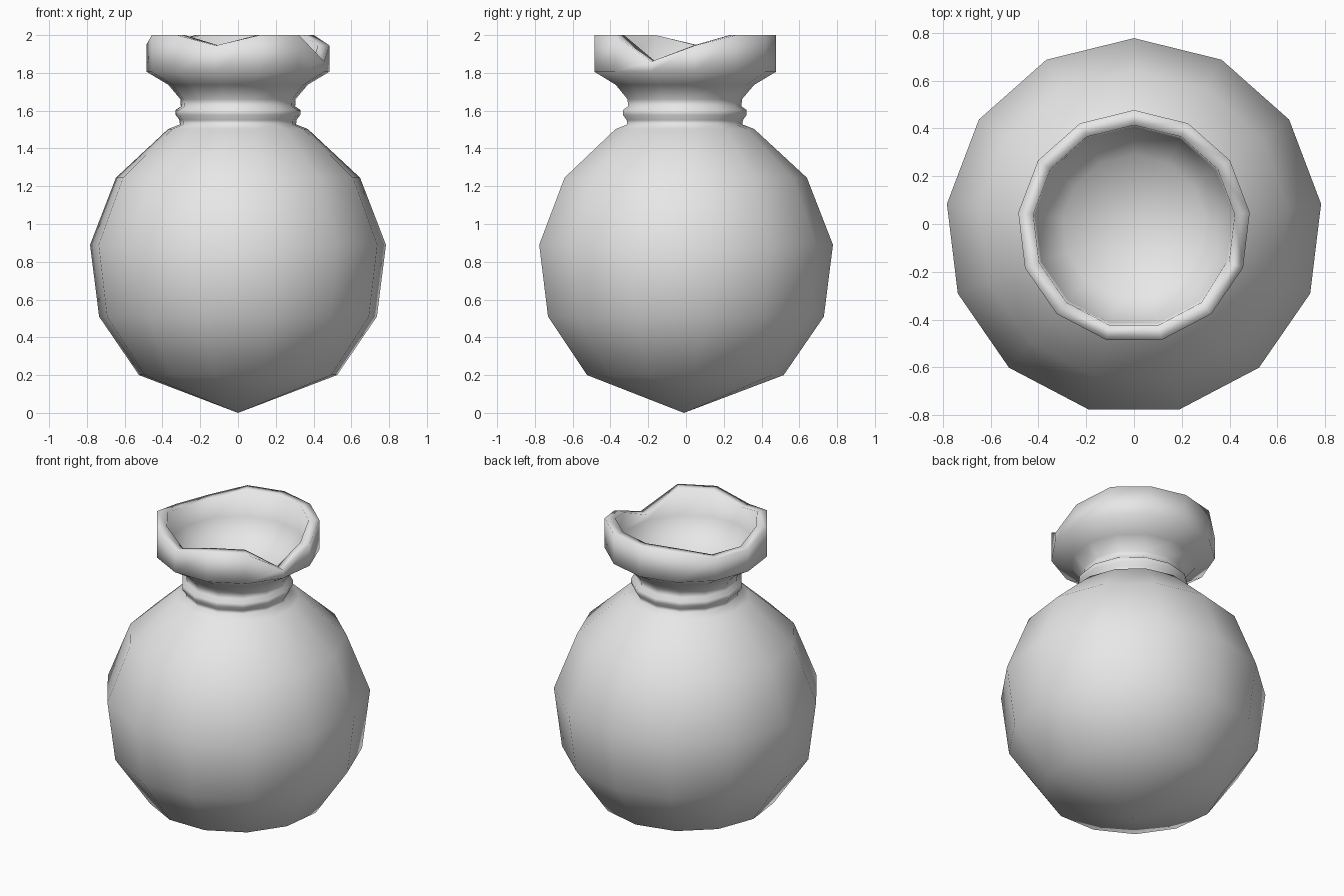
import bpy, bmesh, math

cube = bpy.data.objects.get("Cube")
if cube:
    bpy.data.objects.remove(cube, do_unlink=True)

SIDES = 13
Y_SHIFT = -0.011

clay = bpy.data.materials.new("grey_clay")
clay.use_nodes = True
grey = (0.8, 0.8, 0.8, 1)
clay.diffuse_color = grey
clay.node_tree.nodes["Principled BSDF"].inputs["Base Color"].default_value = grey

# Profile sections as (radius, height), from the bottom point to the bowl floor
belly = [(0, 0), (0.528, 0.2), (0.741, 0.51), (0.789, 0.89), (0.651, 1.245), (0.372, 1.503)]
neck_band = [(0.31, 1.527), (0.312, 1.55), (0.332, 1.577), (0.332, 1.604), (0.305, 1.622)]
flare = [(0.307, 1.66), (0.372, 1.737), (0.488, 1.806)]
lip = [(0.488, 2.0), (0.425, 2.0)]
bowl = [(0.415, 1.83), (0.3, 1.71), (0, 1.62)]
profile = belly + neck_band + flare + lip + bowl

# Chips in the broken lip: side number -> depth
chips = {3: 0.055, 4: 0.14, 7: 0.055, 10: 0.05, 11: 0.05}


def make_ring(bm, radius, height):
    if radius == 0:
        return [bm.verts.new((0, Y_SHIFT, height))]
    ring = []
    for k in range(SIDES):
        a = math.pi / 2 - math.tau * k / SIDES
        drop = chips.get(k, 0) if height == 2.0 else 0
        ring.append(bm.verts.new((radius * math.cos(a),
                                  radius * math.sin(a) + Y_SHIFT,
                                  height - drop)))
    return ring


# Revolve the profile into one closed vase with a hollow mouth
bm = bmesh.new()
rings = [make_ring(bm, r, z) for r, z in profile]
for low, high in zip(rings, rings[1:]):
    for k in range(SIDES):
        n = (k + 1) % SIDES
        if len(low) == 1:
            corners = [low[0], high[k], high[n]]
        elif len(high) == 1:
            corners = [low[n], low[k], high[0]]
        else:
            corners = [low[n], low[k], high[k], high[n]]
        bm.faces.new(corners).smooth = True
bmesh.ops.recalc_face_normals(bm, faces=bm.faces)

mesh = bpy.data.meshes.new("vase")
bm.to_mesh(mesh)
bm.free()
mesh.materials.append(clay)
vase = bpy.data.objects.new("vase", mesh)
bpy.context.collection.objects.link(vase)
